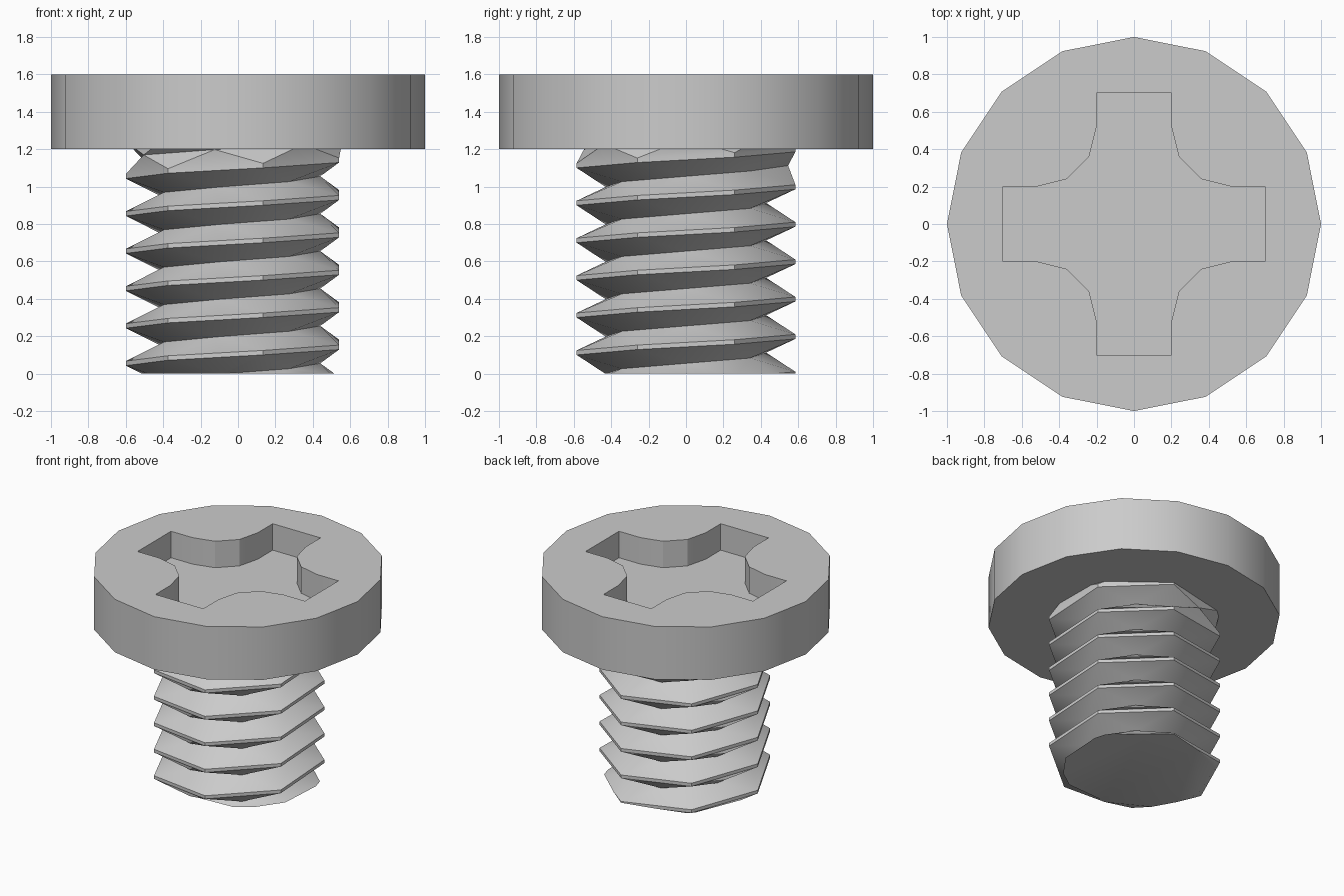
import bpy, bmesh, math
from mathutils import Vector

cube = bpy.data.objects.get("Cube")
if cube:
    bpy.data.objects.remove(cube, do_unlink=True)

grey = bpy.data.materials.new("steel_grey")
grey.use_nodes = True
colour = (0.6, 0.6, 0.6, 1)
grey.diffuse_color = colour
grey.node_tree.nodes["Principled BSDF"].inputs["Base Color"].default_value = colour


def finish(bm, name):
    """Turn a bmesh into a shaded, coloured object."""
    bmesh.ops.recalc_face_normals(bm, faces=bm.faces)
    mesh = bpy.data.meshes.new(name)
    bm.to_mesh(mesh)
    bm.free()
    mesh.materials.append(grey)
    ob = bpy.data.objects.new(name, mesh)
    bpy.context.collection.objects.link(ob)
    bpy.ops.object.select_all(action='DESELECT')
    ob.select_set(True)
    bpy.context.view_layer.objects.active = ob
    bpy.ops.object.shade_smooth_by_angle(angle=math.radians(30))
    return ob


def polar(r, a, z):
    return Vector((r * math.cos(a), r * math.sin(a), z))


def ring(bm, points, z):
    """Closed loop of edges at height z."""
    vs = [bm.verts.new((p[0], p[1], z)) for p in points]
    es = [bm.edges.new((v, vs[(i + 1) % len(vs)])) for i, v in enumerate(vs)]
    return vs, es


def bridge(bm, low, high):
    n = len(low)
    for i in range(n):
        j = (i + 1) % n
        bm.faces.new((low[i], low[j], high[j], high[i]))


# Head: sixteen-sided disc with a cross-shaped recess
BASE, TOP, FLOOR = 1.2, 1.6, 1.4
disc = [polar(1, i * math.tau / 16, 0) for i in range(16)]
quarter = [(0.7, 0.2), (0.52, 0.2), (0.36, 0.24), (0.24, 0.36), (0.2, 0.52), (0.2, 0.7)]
cross = []
for k in range(4):
    for x, y in quarter:
        cross.append((x, y))
    quarter = [(-y, x) for x, y in quarter]

bm = bmesh.new()
low, _ = ring(bm, disc, BASE)
high, outer_edges = ring(bm, disc, TOP)
floor, _ = ring(bm, cross, FLOOR)
rim, inner_edges = ring(bm, cross, TOP)
bridge(bm, low, high)
bridge(bm, floor, rim)
bm.faces.new(low)
bm.faces.new(floor)
bmesh.ops.triangle_fill(bm, edges=outer_edges + inner_edges, use_beauty=True,
                        normal=(0, 0, 1))
finish(bm, "head")

# Threaded shank: right-handed helix, seven steps per turn
STEPS, PITCH, CREST, ROOT, FLAT = 7, 0.2, 0.6, 0.44, 0.012
RUNOUT = 33          # step where the groove ends and the wall rises to the head
bm = bmesh.new()
rows = []
for i in range(-14, 61):
    a = math.pi + i * math.tau / STEPS
    z = 0.055 + i * PITCH / STEPS
    half = 0.5 / STEPS
    root = ROOT if i < RUNOUT else 0.56
    rows.append((bm.verts.new(polar(CREST, a, z - FLAT)),
                 bm.verts.new(polar(CREST, a, z + FLAT)),
                 bm.verts.new(polar(root, a + half * math.tau, z + PITCH * (0.5 + half)))))

for i in range(len(rows) - 1):
    lo, hi, root = rows[i]
    lo2, hi2, root2 = rows[i + 1]
    bm.faces.new((lo, lo2, hi2, hi))             # crest
    bm.faces.new((hi, hi2, root))                # upper flank
    bm.faces.new((hi2, root2, root))
    if i + STEPS + 1 < len(rows):                # lower flank of the next turn
        up, up2 = rows[i + STEPS][0], rows[i + STEPS + 1][0]
        bm.faces.new((root, up2, up))
        bm.faces.new((root, root2, up2))

# Trim both ends flat and cap them
for height, side in ((0, -1), (BASE + 0.02, 1)):
    bmesh.ops.bisect_plane(bm, geom=bm.verts[:] + bm.edges[:] + bm.faces[:],
                           plane_co=(0, 0, height), plane_no=(0, 0, side),
                           clear_outer=True)
    cut = [e for e in bm.edges if e.is_boundary
           and all(abs(v.co.z - height) < 1e-4 for v in e.verts)]
    bmesh.ops.triangle_fill(bm, edges=cut, use_beauty=True, normal=(0, 0, side))
finish(bm, "threaded_shank")
